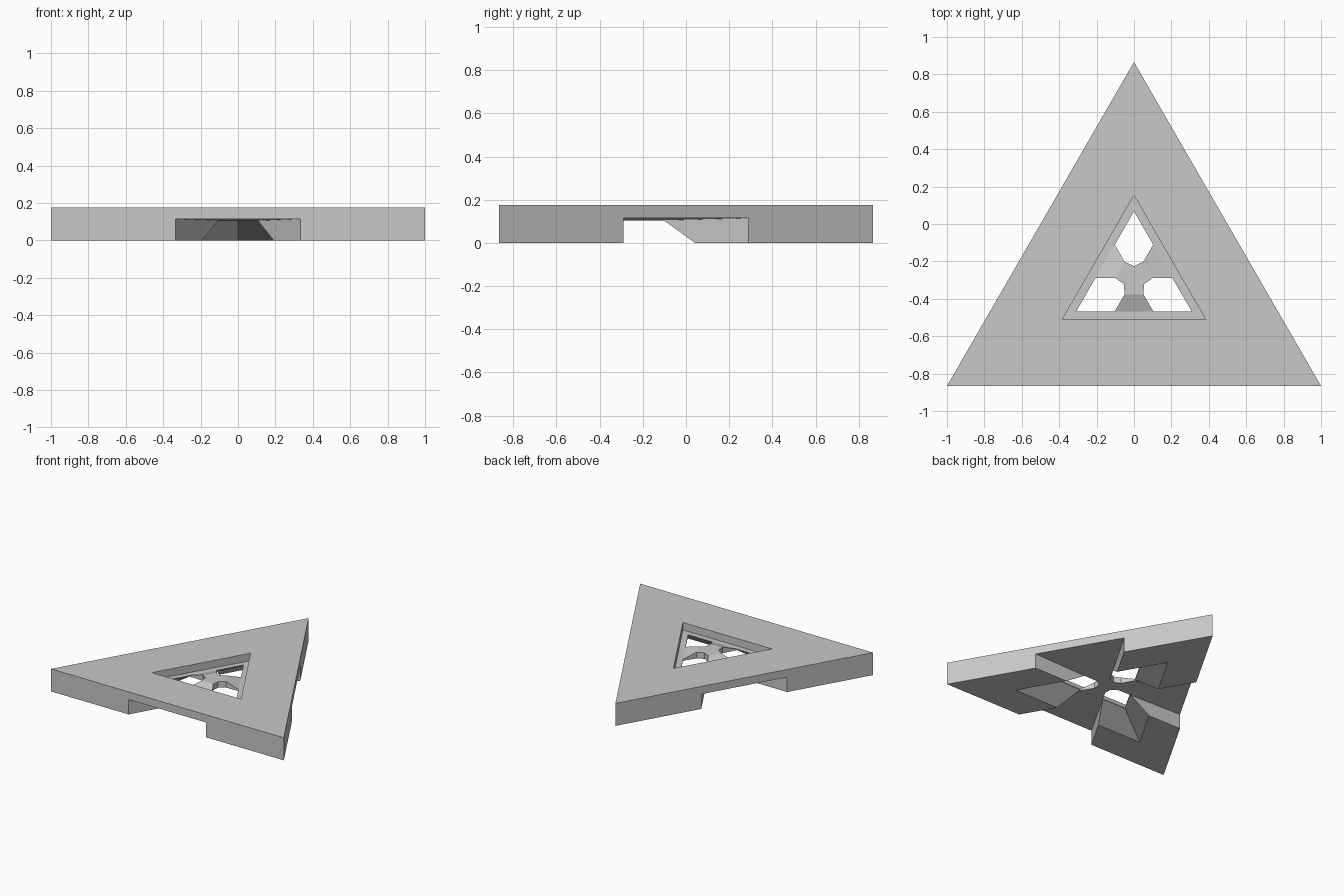
import bpy, bmesh
from math import sin, cos, pi, sqrt
from mathutils import Matrix, Vector

cube = bpy.data.objects.get("Cube")
if cube:
    bpy.data.objects.remove(cube, do_unlink=True)

HEIGHT = 0.175          # plate thickness
IN_R = 1 / sqrt(3)      # centre to side of the outer triangle
LEDGE = 0.117           # level of the recessed ledge
HOLE_R = 0.178          # centre to side of the inner opening
HUB_TOP, HUB_BASE = 0.15, 0.103
CENTRE = Vector((0, -sqrt(3) / 2 + IN_R, 0))

gray = bpy.data.materials.new("light_gray")
gray.use_nodes = True
gray.diffuse_color = (0.58, 0.58, 0.58, 1)
gray.node_tree.nodes["Principled BSDF"].inputs["Base Color"].default_value = gray.diffuse_color


def triangle(inradius, z):
    """Equilateral ring of points with one corner towards the back."""
    return [Vector((2 * inradius * cos(a), 2 * inradius * sin(a), z))
            for a in (pi / 2 + i * 2 * pi / 3 for i in range(3))]


def loft(bm, rings):
    """Closed solid through rings of equal point count."""
    rows = [[bm.verts.new(p) for p in ring] for ring in rings]
    n = len(rows[0])
    bm.faces.new(rows[0][::-1])
    bm.faces.new(rows[-1])
    for low, high in zip(rows, rows[1:]):
        for i in range(n):
            j = (i + 1) % n
            bm.faces.new((low[i], low[j], high[j], high[i]))


def finish(name, bm):
    bmesh.ops.recalc_face_normals(bm, faces=bm.faces)
    mesh = bpy.data.meshes.new(name)
    bm.to_mesh(mesh)
    bm.free()
    mesh.materials.append(gray)
    obj = bpy.data.objects.new(name, mesh)
    obj.location = CENTRE
    bpy.context.collection.objects.link(obj)
    return obj


def cut(target, cutter):
    cutter.hide_render = True
    mod = target.modifiers.new("cut", "BOOLEAN")
    mod.operation, mod.solver, mod.object = "DIFFERENCE", "EXACT", cutter
    bpy.context.view_layer.objects.active = target
    bpy.ops.object.modifier_apply(modifier=mod.name)
    bpy.data.objects.remove(cutter, do_unlink=True)


def turn(points, i):
    spin = Matrix.Rotation(i * 2 * pi / 3, 3, "Z")
    return [spin @ Vector(p) for p in points]


# Triangular plate
bm = bmesh.new()
loft(bm, [triangle(IN_R, 0), triangle(IN_R, HEIGHT)])
plate = finish("triangular_plate", bm)

# Stepped opening: flared below, straight at the ledge, wide recess above
bm = bmesh.new()
loft(bm, [triangle(0.358, -0.02), triangle(HOLE_R, 0.11), triangle(HOLE_R, LEDGE),
          triangle(0.221, LEDGE), triangle(0.221, 0.3)])
cut(plate, finish("opening_cutter", bm))

# Wedge channels under each side, leaving three corner feet
for i in range(3):
    def wedge(reach, z_mid, z_out):
        x, y = reach / 3, -reach * IN_R
        return turn([(0, 0, z_mid), (-x, y, z_out), (x, y, z_out)], i)
    bm = bmesh.new()
    loft(bm, [wedge(1.1, -0.1, -0.1), wedge(1.1, 0.1, 0.1165)])
    cut(plate, finish("channel_cutter", bm))

# Raised centre hub with three arms sloping down to the ledge
bm = bmesh.new()
hub_outline = []
for i in range(3):
    hub_outline += turn([(-0.055, -0.0315, 0), (-0.05, -0.087, 0), (0.05, -0.087, 0)], i)
loft(bm, [[Vector((p.x, p.y, z)) for p in hub_outline] for z in (HUB_BASE, HUB_TOP)])
for i in range(3):
    def arm(z_in, z_out):
        return turn([(-0.05, -0.087, z_in), (-0.107, -0.185, z_out),
                     (0.107, -0.185, z_out), (0.05, -0.087, z_in)], i)
    loft(bm, [arm(HUB_BASE, HUB_BASE + 0.002), arm(HUB_TOP, LEDGE - 0.002)])
finish("centre_hub", bm)
